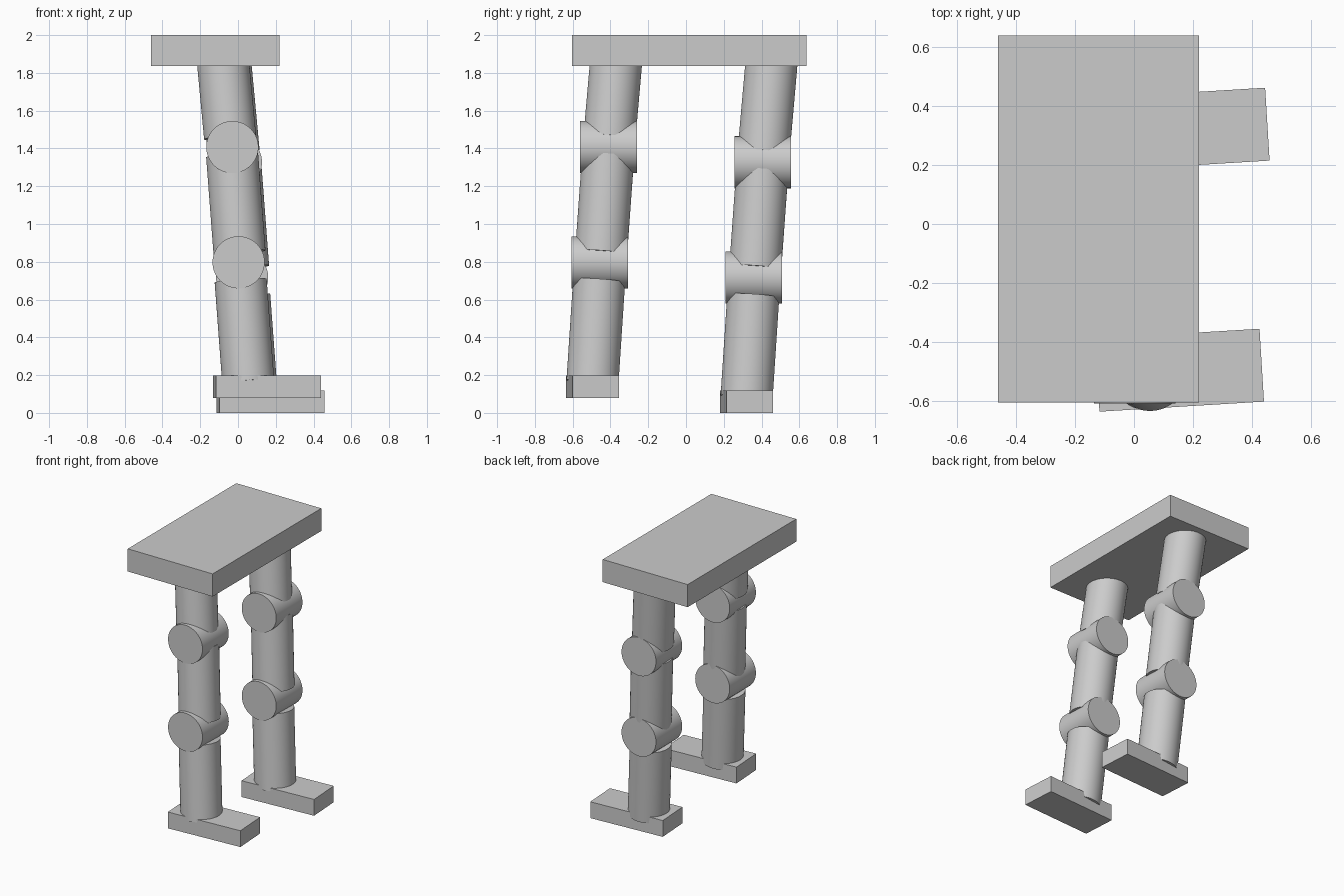
import bpy
from math import radians
from mathutils import Vector

cube = bpy.data.objects.get("Cube")
if cube:
    bpy.data.objects.remove(cube, do_unlink=True)

GREY = (0.6, 0.6, 0.6, 1)
grey = bpy.data.materials.new("light grey")
grey.use_nodes = True
grey.diffuse_color = GREY
grey.node_tree.nodes["Principled BSDF"].inputs["Base Color"].default_value = GREY

RADIUS = 0.138


def box(name, center, size, turn=0):
    bpy.ops.mesh.primitive_cube_add(size=1, location=center)
    ob = bpy.context.object
    ob.name = name
    ob.scale = size
    ob.rotation_euler.z = radians(turn)
    ob.data.materials.append(grey)


def rod(name, start, end):
    start, end = Vector(start), Vector(end)
    axis = end - start
    bpy.ops.mesh.primitive_cylinder_add(vertices=64, radius=RADIUS, depth=axis.length,
                                        location=(start + end) / 2)
    ob = bpy.context.object
    ob.name = name
    ob.rotation_euler = axis.to_track_quat("Z", "Y").to_euler()
    ob.data.materials.append(grey)
    bpy.ops.object.shade_smooth_by_angle(angle=radians(40))


# Slab across the top
box("top_slab", (-0.12, 0.017, 1.918), (0.68, 1.243, 0.164))

# Two identical leaning legs, the rear one shifted back and down
for side, shift in (("front", Vector((0, 0, 0))), ("rear", Vector((0.019, 0.816, -0.08)))):
    def at(x, y, z):
        return Vector((x, y, z)) + shift

    # Tilted leg segments
    rod(side + "_hip", at(-0.088, -0.362, 1.95), at(-0.042, -0.405, 1.46))
    rod(side + "_thigh", at(-0.031, -0.412, 1.364), at(0.008, -0.449, 0.85))
    rod(side + "_shin", at(0.014, -0.46, 0.70), at(0.054, -0.495, 0.165))

    # Level joint drums
    for part, x, y, z in (("upper", -0.03, -0.41, 1.407), ("lower", 0.003, -0.457, 0.797)):
        rod(f"{side}_{part}_joint", at(x, y - 0.15, z), at(x, y + 0.15, z))

    # Foot plate, slightly turned
    box(side + "_foot", at(0.154, -0.495, 0.139), (0.558, 0.247, 0.118), 3.5)
